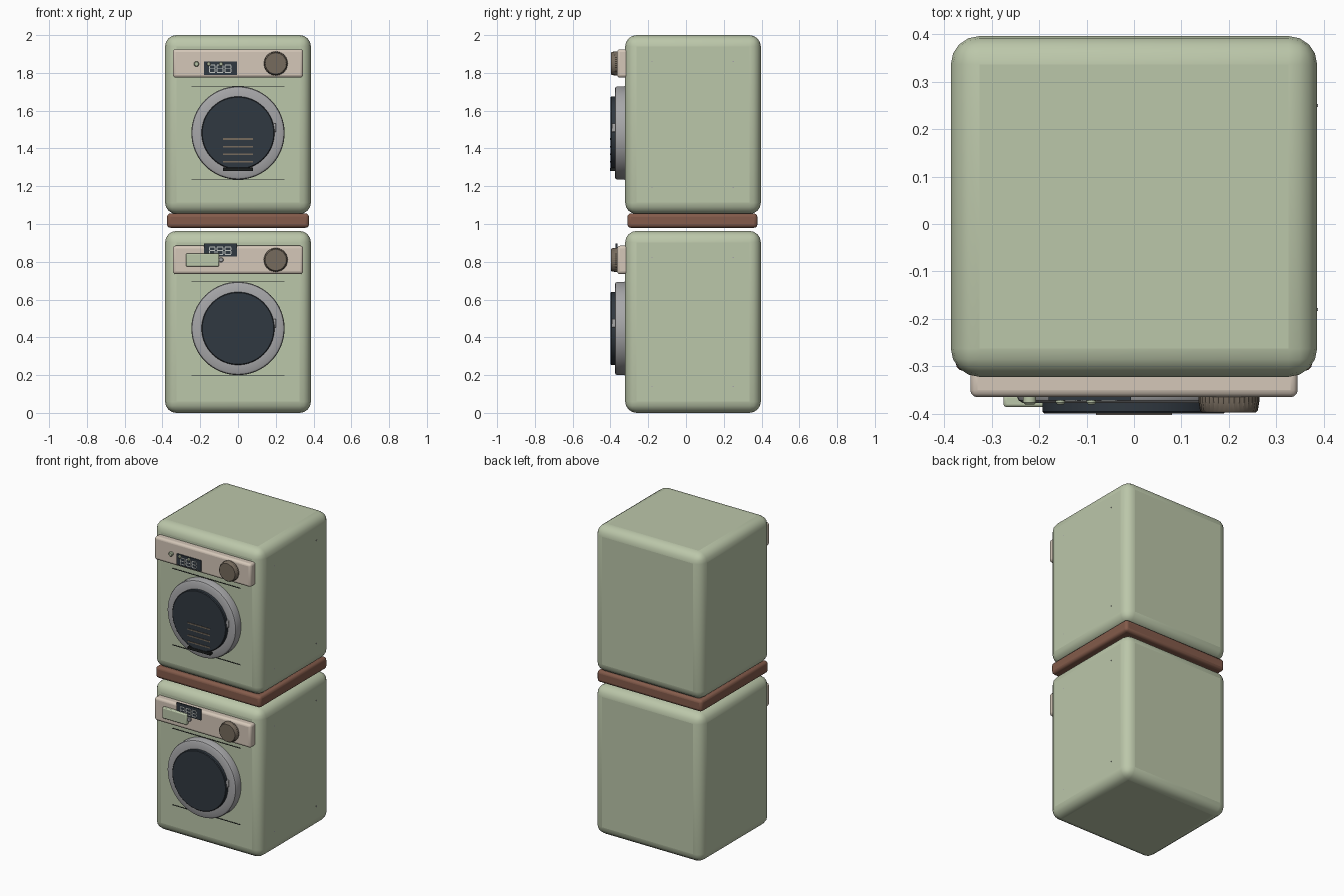
import bpy, bmesh, math
from mathutils import Matrix

if "Cube" in bpy.data.objects:
    bpy.data.objects.remove(bpy.data.objects["Cube"])


def material(name, rgb):
    m = bpy.data.materials.new(name)
    m.diffuse_color = (*rgb, 1)
    m.use_nodes = True
    m.node_tree.nodes["Principled BSDF"].inputs["Base Color"].default_value = m.diffuse_color
    return m


GREEN = material("sage green", (0.50, 0.57, 0.40))
CREAM = material("warm cream", (0.66, 0.57, 0.48))
BROWN = material("walnut brown", (0.23, 0.105, 0.07))
STEEL = material("brushed steel", (0.38, 0.38, 0.39))
GLASS = material("dark glass", (0.03, 0.04, 0.052))
KNOB = material("bronze", (0.18, 0.145, 0.11))
LIGHT = material("pale digits", (0.55, 0.57, 0.55))
BLACK = material("seam black", (0.012, 0.014, 0.014))


def finish(name, bm, mat, bevel=0, segments=3):
    bmesh.ops.recalc_face_normals(bm, faces=bm.faces)
    me = bpy.data.meshes.new(name)
    bm.to_mesh(me)
    bm.free()
    me.materials.append(mat)
    ob = bpy.data.objects.new(name, me)
    bpy.context.collection.objects.link(ob)
    if bevel:
        mod = ob.modifiers.new("round", 'BEVEL')
        mod.width, mod.segments = bevel, segments
    bpy.context.view_layer.objects.active = ob
    ob.select_set(True)
    bpy.ops.object.shade_smooth_by_angle(angle=math.radians(35))
    ob.select_set(False)
    return ob


def add_box(bm, x0, x1, y0, y1, z0, z1):
    mat = (Matrix.Translation(((x0 + x1) / 2, (y0 + y1) / 2, (z0 + z1) / 2))
           @ Matrix.Diagonal((x1 - x0, y1 - y0, z1 - z0, 1)))
    bmesh.ops.create_cube(bm, size=1, matrix=mat)


def boxes(name, dims, mat, bevel=0, segments=3):
    bm = bmesh.new()
    for d in dims:
        add_box(bm, *d)
    return finish(name, bm, mat, bevel, segments)


def lathe(name, profile, x, z, mat, sides=64, flute=0):
    """Spin (radius, y) points around an axis running front to back."""
    bm = bmesh.new()
    rings = []
    for r, y in profile:
        ring = []
        for i in range(sides):
            a = 2 * math.pi * i / sides
            k = r - flute * (i % 2)
            ring.append(bm.verts.new((x + k * math.cos(a), y, z + k * math.sin(a))))
        rings.append(ring)
    for a, b in zip(rings, rings[1:]):
        for i in range(sides):
            j = (i + 1) % sides
            bm.faces.new((a[i], a[j], b[j], b[i]))
    bm.faces.new(rings[0])
    bm.faces.new(rings[-1])
    return finish(name, bm, mat)


def digits(name, x, z, w, h, count, y):
    """Row of seven-segment figures made of thin plates."""
    t, dims = 0.005, []
    for n in range(count):
        a = x + n * w * 1.4
        for k in range(3):
            c = z + k * h / 2
            dims.append((a, a + w, y - 0.003, y, c - t / 2, c + t / 2))
        for k in range(2):
            for s in (a, a + w):
                dims.append((s - t / 2, s + t / 2, y - 0.003, y,
                             z + k * h / 2 + t / 2, z + (k + 1) * h / 2 - t / 2))
    boxes(name, dims, LIGHT)


def appliance(tag, z0, z1, panel_z, door_z, screen_z):
    # rounded cabinet
    boxes(tag + "_cabinet", [(-0.386, 0.386, -0.322, 0.396, z0, z1)], GREEN, 0.06, 4)
    # control panel and fluted dial
    boxes(tag + "_control_panel",
          [(-0.345, 0.345, -0.365, -0.30, panel_z - 0.075, panel_z + 0.075)], CREAM, 0.015)
    lathe(tag + "_dial", [(0.064, -0.36), (0.064, -0.374), (0.061, -0.393), (0.057, -0.397)],
          0.2, panel_z, KNOB, 72, 0.002)
    # screen with figures
    boxes(tag + "_screen", [(-0.18, -0.006, -0.372, -0.363, screen_z, screen_z + 0.07)], GLASS)
    digits(tag + "_screen_digits", -0.152, screen_z + 0.012, 0.03, 0.04, 3, -0.371)
    # door ring, raised glass, latch
    lathe(tag + "_door_ring", [(0.247, -0.315), (0.247, -0.363), (0.243, -0.372),
                               (0.234, -0.377), (0.185, -0.377)], 0, door_z, STEEL)
    lathe(tag + "_door_glass", [(0.193, -0.37), (0.193, -0.395), (0.189, -0.399)],
          0, door_z, GLASS)
    boxes(tag + "_door_latch",
          [(0.188, 0.201, -0.393, -0.37, door_z + 0.005, door_z + 0.05)], STEEL, 0.004, 2)
    # fine seams above and below the door
    boxes(tag + "_front_seams", [(-0.245, 0.245, -0.325, -0.318, door_z + s * 0.2475 - 0.002,
                                  door_z + s * 0.2475 + 0.002) for s in (-1, 1)], BLACK)
    # tiny side screws
    boxes(tag + "_side_screws", [(0.38, 0.3875, y - 0.003, y + 0.003, z - 0.003, z + 0.003)
                                 for y in (-0.18, 0.25) for z in (z0 + 0.14, z1 - 0.14)], STEEL)


appliance("washer", 0.0, 0.963, 0.81, 0.447, 0.827)
appliance("dryer", 1.053, 2.0, 1.85, 1.482, 1.79)

# wooden tray between the two machines
boxes("stacking_tray", [(-0.376, 0.376, -0.31, 0.378, 0.98, 1.056)], BROWN, 0.018)

# detergent drawer front and its small release button
boxes("detergent_drawer", [(-0.275, -0.10, -0.386, -0.36, 0.775, 0.845)], GREEN, 0.006, 2)
lathe("drawer_button", [(0.013, -0.36), (0.013, -0.373), (0.010, -0.376)], -0.09, 0.81, STEEL, 20)

# small push buttons on the upper panel
for i, (x, r) in enumerate(((-0.22, 0.014), (-0.155, 0.010), (-0.09, 0.010))):
    lathe(f"dryer_button_{i + 1}", [(r, -0.36), (r, -0.376), (r * 0.7, -0.38)],
          x, 1.847, GREEN, 20)

# vent slats and filter handle on the upper door
boxes("vent_slats", [(-0.08, 0.08, -0.402, -0.396, z - 0.004, z + 0.004)
                     for z in (1.33, 1.37, 1.41, 1.45)], KNOB)
boxes("filter_handle", [(-0.08, 0.08, -0.402, -0.37, 1.28, 1.298)], BLACK, 0.003, 2)
